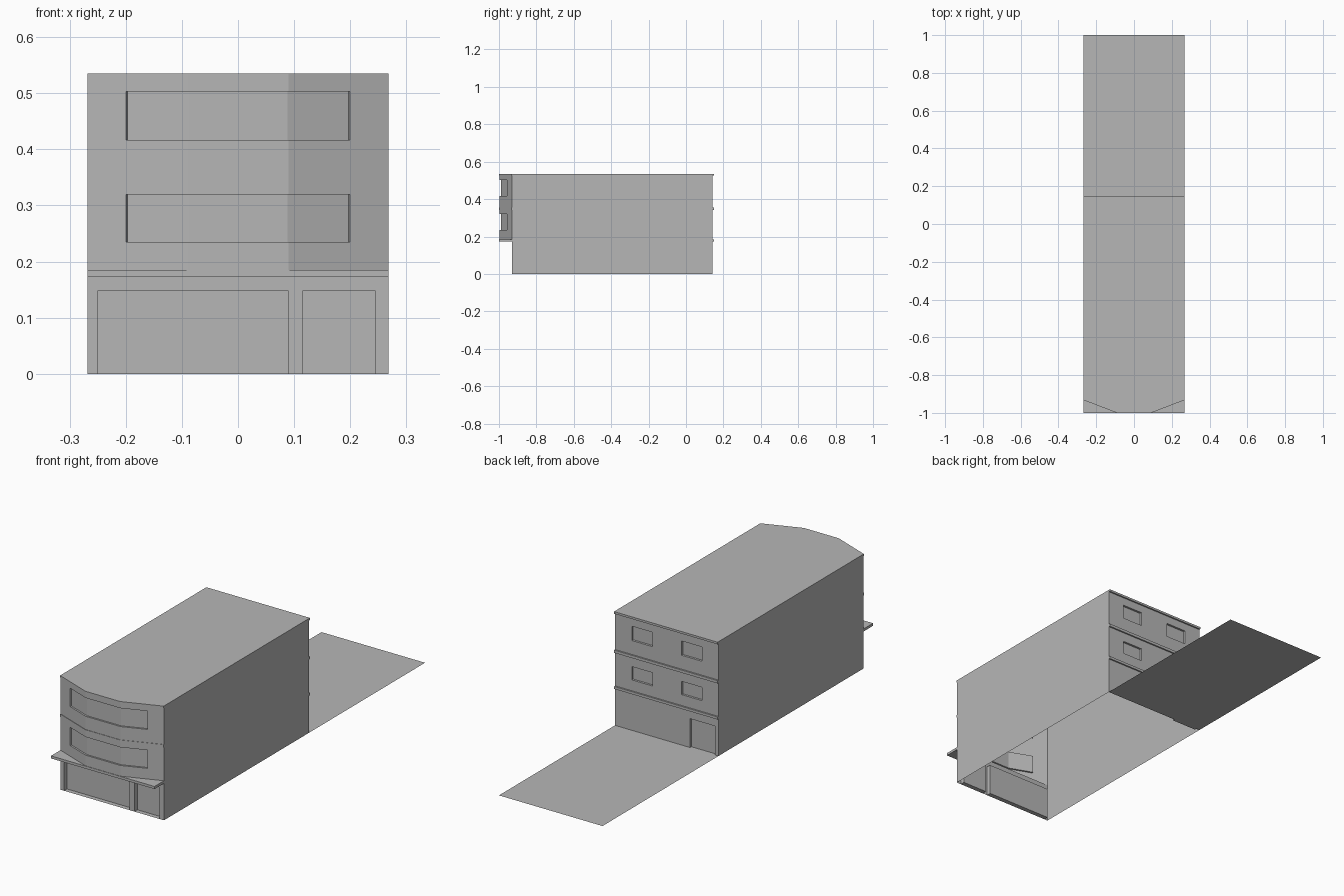
import bpy, bmesh

cube = bpy.data.objects.get("Cube")
if cube:
    bpy.data.objects.remove(cube, do_unlink=True)

# Single plain grey
grey = bpy.data.materials.new("plain_grey")
grey.use_nodes = True
COLOR = (0.47, 0.47, 0.47, 1)
grey.diffuse_color = COLOR
grey.node_tree.nodes["Principled BSDF"].inputs["Base Color"].default_value = COLOR

W = 0.268                       # half width
FRONT, BAY, BACK = -0.93, -0.998, 0.142
FLOOR1, TOP = 0.185, 0.535
BAY_X = 0.09


def finish(name, bm):
    mesh = bpy.data.meshes.new(name)
    bm.to_mesh(mesh)
    bm.free()
    mesh.materials.append(grey)
    obj = bpy.data.objects.new(name, mesh)
    bpy.context.collection.objects.link(obj)
    return obj


def sheet(name, corners):
    bm = bmesh.new()
    bm.faces.new([bm.verts.new(c) for c in corners])
    return finish(name, bm)


def prism(name, outline, z0, z1):
    bm = bmesh.new()
    base = bm.faces.new([bm.verts.new((x, y, z0)) for x, y in outline])
    top = bmesh.ops.extrude_face_region(bm, geom=[base], use_keep_orig=True)["geom"]
    for v in top:
        if isinstance(v, bmesh.types.BMVert):
            v.co.z = z1
    bmesh.ops.recalc_face_normals(bm, faces=bm.faces)
    return finish(name, bm)


def wall(name, depth_at, z0, z1, openings, recess, facing, bends=()):
    """Wall sheet cut on a grid, with the openings pushed inwards."""
    xs = sorted({-W, W, *bends, *(x for o in openings for x in o[:2])})
    zs = sorted({z0, z1, *(z for o in openings for z in o[2:])})
    bm = bmesh.new()
    grid = [[bm.verts.new((x, depth_at(x), z)) for z in zs] for x in xs]
    groups = [[] for _ in openings]
    for i in range(len(xs) - 1):
        for j in range(len(zs) - 1):
            quad = [grid[i][j], grid[i + 1][j], grid[i + 1][j + 1], grid[i][j + 1]]
            face = bm.faces.new(quad if facing < 0 else quad[::-1])
            cx, cz = (xs[i] + xs[i + 1]) / 2, (zs[j] + zs[j + 1]) / 2
            for group, (a, b, c, d) in zip(groups, openings):
                if a < cx < b and c < cz < d:
                    group.append(face)
    bm.normal_update()
    for group in groups:
        bmesh.ops.inset_region(bm, faces=group, thickness=0, depth=-recess,
                               use_boundary=True, use_even_offset=True)
    return finish(name, bm)


def bay_y(x):
    t = max(0, abs(x) - BAY_X) / (W - BAY_X)
    return BAY + (FRONT - BAY) * t


bay_path = [(x, bay_y(x)) for x in (-W, -BAY_X, BAY_X, W)]

# Shop front with two recessed openings
wall("shop_front", lambda x: FRONT, 0, FLOOR1,
     [(-0.25, 0.09, 0, 0.148), (0.115, 0.245, 0, 0.148)], 0.022, -1)

# Bay front with two long windows wrapping round it
wall("bay_front", bay_y, FLOOR1, TOP,
     [(-0.2, 0.2, 0.235, 0.32), (-0.2, 0.2, 0.417, 0.503)], 0.008, -1,
     (-BAY_X, BAY_X))

# Canopy over the shop
prism("canopy", [(-W, -1), (W, -1), (W, FRONT), (-W, FRONT)], 0.173, FLOOR1)

# Thin floor bands round the bay
for name, z0, z1 in (("middle", 0.342, 0.355), ("top", 0.525, TOP)):
    outer = [(x, y - 0.002) for x, y in bay_path]
    prism("bay_band_" + name, outer + bay_path[::-1], z0, z1)

# Back wall with four windows and a door
windows = [(a, b, c, d) for a, b in ((-0.183, -0.077), (0.075, 0.181))
           for c, d in ((0.236, 0.298), (0.42, 0.487))]
wall("back_wall", lambda x: BACK, 0, TOP,
     windows + [(-0.25, -0.12, 0, 0.135)], 0.01, 1)

for name, z0, z1 in (("lower", 0.173, FLOOR1), ("middle", 0.342, 0.355),
                     ("top", 0.525, TOP)):
    prism("back_band_" + name,
          [(-W, BACK), (W, BACK), (W, BACK + 0.007), (-W, BACK + 0.007)], z0, z1)

# Side walls
sheet("left_wall", [(W, FRONT, 0), (W, BACK, 0), (W, BACK, TOP), (W, FRONT, TOP)])
sheet("right_wall", [(-W, BACK, 0), (-W, FRONT, 0), (-W, FRONT, TOP), (-W, BACK, TOP)])

# Roof following the bay, and the flat yard behind
sheet("roof", [(x, y, TOP) for x, y in bay_path] + [(W, BACK, TOP), (-W, BACK, TOP)])
sheet("yard", [(-W, BACK, 0), (W, BACK, 0), (W, 1, 0), (-W, 1, 0)])
